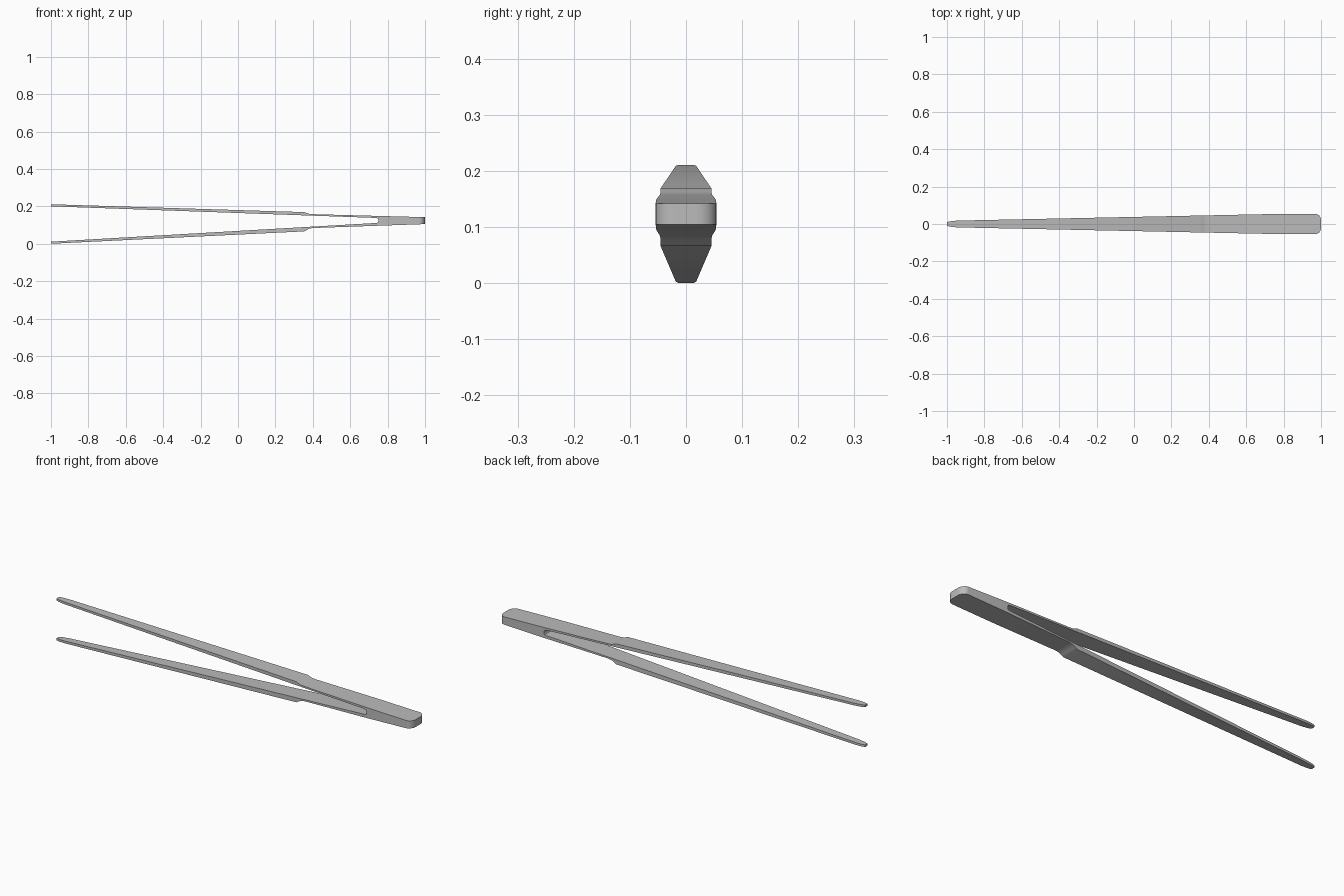
import bpy, bmesh, math

cube = bpy.data.objects.get("Cube")
if cube:
    bpy.data.objects.remove(cube)


def lerp(points, x):
    """Height or width at x along a list of (x, value) points."""
    for (xa, a), (xb, b) in zip(points, points[1:]):
        if x <= xb:
            return a + (b - a) * (x - xa) / (xb - xa)
    return points[-1][1]


# Half width along the length: pointed tip, long taper, rounded heel
HEEL = 0.97
width = [(-1, 0.009), (-0.985, 0.014), (-0.95, 0.018), (0.75, 0.0535), (HEEL, 0.054)]
for i in range(1, 9):
    a = math.radians(90 * i / 8)
    width.append((HEEL + 0.03 * math.sin(a), 0.018 + 0.036 * math.cos(a)))

# Side profiles: outer faces with the thumb step, inner faces up to the slot end
SLOT = 0.75
top_outer = [(-1, 0.211), (0.355, 0.169), (0.367, 0.164), (0.38, 0.160), (0.4, 0.158), (1, 0.142)]
top_inner = [(-1, 0.200), (0.737, 0.138), (0.747, 0.135), (SLOT, 0.130), (1, 0.127)]
low_outer = [(-1, 0.0), (0.355, 0.066), (0.367, 0.073), (0.38, 0.080), (0.4, 0.084), (1, 0.105)]
low_inner = [(-1, 0.011), (0.737, 0.111), (0.747, 0.113), (SLOT, 0.118), (1, 0.120)]

stations = sorted({round(x, 5) for p in (width, top_outer, top_inner) for x, _ in p})
bm = bmesh.new()


def strip(upper, lower, start, roof, floor):
    """Loft one layer from start to the heel; roof and floor say where it is open."""
    rings = []
    xs = [x for x in stations if x >= start]
    for x in xs:
        w = lerp(width, x)
        zu, zl = lerp(upper, x), lerp(lower, x)
        rings.append([bm.verts.new(v) for v in
                      ((x, -w, zl), (x, w, zl), (x, w, zu), (x, -w, zu))])
    for x, a, b in zip(xs, rings, rings[1:]):
        for k in range(4):
            outside = (floor(x), True, roof(x), True)[k]
            if outside:
                j = (k + 1) % 4
                bm.faces.new((a[k], a[j], b[j], b[k]))
    bm.faces.new(rings[0][::-1])
    bm.faces.new(rings[-1])


always = lambda x: True
never = lambda x: False
in_slot = lambda x: x < SLOT

# Upper arm, lower arm and the solid filling between them at the heel
strip(top_outer, top_inner, -1, always, in_slot)
strip(low_inner, low_outer, -1, in_slot, always)
strip(top_inner, low_inner, SLOT, never, never)
bmesh.ops.remove_doubles(bm, verts=bm.verts, dist=0.0001)
bmesh.ops.recalc_face_normals(bm, faces=bm.faces)

mesh = bpy.data.meshes.new("tweezers")
bm.to_mesh(mesh)
bm.free()
tweezers = bpy.data.objects.new("tweezers", mesh)
bpy.context.collection.objects.link(tweezers)

# Plain grey metal
steel = bpy.data.materials.new("steel_grey")
steel.use_nodes = True
colour = (0.5, 0.5, 0.5, 1)
steel.diffuse_color = colour
steel.node_tree.nodes["Principled BSDF"].inputs["Base Color"].default_value = colour
mesh.materials.append(steel)

bpy.ops.object.select_all(action="DESELECT")
tweezers.select_set(True)
bpy.context.view_layer.objects.active = tweezers
bpy.ops.object.shade_smooth_by_angle(angle=math.radians(30))
